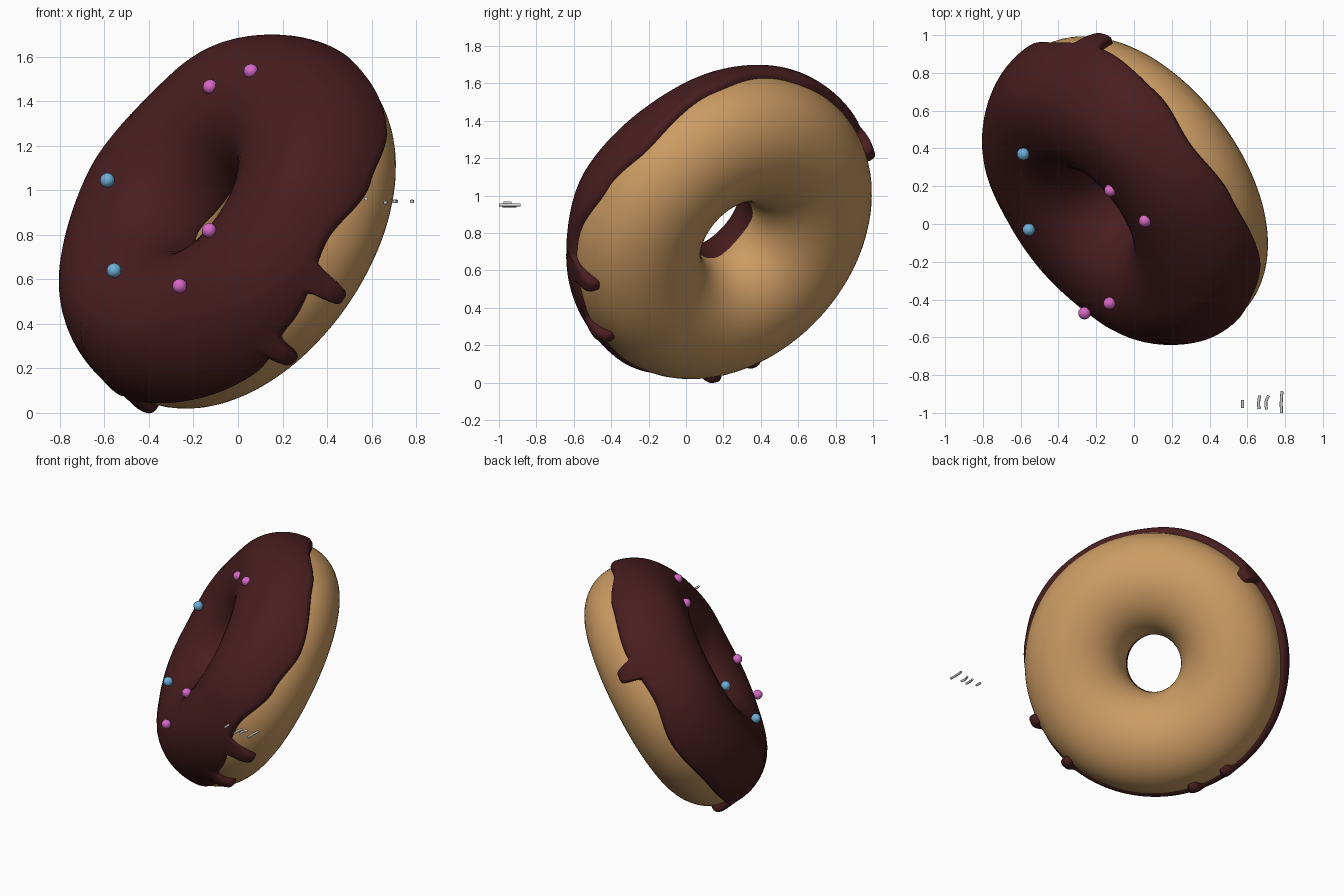
import bpy, bmesh, math
from mathutils import Vector, Matrix

if "Cube" in bpy.data.objects:
    bpy.data.objects.remove(bpy.data.objects["Cube"])

# Tilted donut frame: n is the axis on the icing side
C = Vector((-0.005, 0.2, 0.83))
n = Vector((-0.70, -0.53, 0.48)).normalized()
u = Vector((-n.y, n.x, 0)).normalized()
v = n.cross(u)
R, r, BACK = 0.54, 0.345, 0.31


def material(name, rgb):
    m = bpy.data.materials.new(name)
    m.diffuse_color = (*rgb, 1)
    m.use_nodes = True
    m.node_tree.nodes["Principled BSDF"].inputs["Base Color"].default_value = m.diffuse_color
    return m


TAN = material("baked dough", (0.60, 0.33, 0.125))
CHOC = material("chocolate", (0.064, 0.0125, 0.0140))
PINK = material("pink", (0.68, 0.14, 0.56))
BLUE = material("light blue", (0.16, 0.43, 0.68))
PALE = material("pale grey", (0.65, 0.65, 0.65))


def point(theta, phi, off=0.0):
    """Point on the tube: theta round the ring, phi from outside over the top."""
    d = R + (r + off) * math.cos(phi)
    h = (0.335 if math.sin(phi) > 0 else BACK) + off
    return C + (u * math.cos(theta) + v * math.sin(theta)) * d + n * (h * math.sin(phi))


def mesh_object(name, bm, mat):
    bmesh.ops.recalc_face_normals(bm, faces=bm.faces)
    me = bpy.data.meshes.new(name)
    bm.to_mesh(me)
    bm.free()
    me.materials.append(mat)
    for p in me.polygons:
        p.use_smooth = True
    ob = bpy.data.objects.new(name, me)
    bpy.context.collection.objects.link(ob)
    return ob


def grid_ring(name, cols, rows, fn, mat):
    """Closed tube skin from a function of column and row."""
    bm = bmesh.new()
    g = [[bm.verts.new(fn(i, j)) for j in range(rows)] for i in range(cols)]
    for i in range(cols):
        a, b = g[i], g[(i + 1) % cols]
        for j in range(rows):
            k = (j + 1) % rows
            bm.faces.new((a[j], b[j], b[k], a[k]))
    return mesh_object(name, bm, mat)


# Dough ring
grid_ring("dough", 128, 56,
          lambda i, j: point(math.tau * i / 128, math.tau * j / 56), TAN)

# Icing: wavy outer edge (degrees round the ring, degrees of tube) plus drips
EDGE = [(-200, 2), (-180, -6), (-150, 2), (-90, -2), (-53, -11), (-35, 2), (-8, 17),
        (15, 1), (35, -10), (67, 2), (89, 9), (111, 0), (135, -5), (160, 2), (180, -6)]
DRIPS = [(-19.5, -23, 3.4), (-43, -27, 3), (-103, -21, 3), (-119, -20, 3), (144, -26, 4)]
# Lumps in the icing: degrees round the ring, height, width
LUMPS = [(112, .033, 20), (8, .03, 18), (170, .025, 22), (-140, .035, 30),
         (-90, .01, 20), (-35, .015, 22), (54, -.015, 18)]


def edge_angle(t):
    a = 0
    for (t0, a0), (t1, a1) in zip(EDGE, EDGE[1:]):
        if t0 <= t <= t1:
            f = (t - t0) / (t1 - t0)
            a = a0 + (a1 - a0) * f * f * (3 - 2 * f)
    for c, low, w in DRIPS:
        a += (low - a) * math.exp(-((t - c) / w) ** 6)
    return a


COLS, TOP, UNDER = 480, 44, 12


def icing_point(i, j):
    t = -180 + 360 * i / COLS
    th = math.radians(t)
    lo = math.radians(edge_angle(t))
    hi = math.radians(175 + 4 * math.sin(3 * th))
    if j >= TOP:                       # hidden underside inside the dough
        f = (j - TOP + 1) / (UNDER + 1)
        return point(th, hi + (lo - hi) * f, -0.02)
    s = 0.5 - 0.5 * math.cos(math.pi * j / (TOP - 1))
    phi = lo + (hi - lo) * s
    c, up = math.cos(phi), max(0, math.sin(phi))
    side = 0.031 + 0.014 * math.cos(th - math.radians(130))
    fade = max(0, min(1, (math.radians(10) - phi) / math.radians(20)))
    for centre, low, w in DRIPS:       # drip ends stand proud
        side += fade * (0.048 - side) * math.exp(-((t - centre) / w) ** 4)
    if c < 0:
        side = 0.03 * (1 + c) + 0.004
    lump = sum(h * math.exp(-(((t - m + 180) % 360 - 180) / w) ** 2) for m, h, w in LUMPS)
    thick = side * (1 - up * up) + 0.063 * up * up + lump * up * max(0, min(1, c * 2))
    d = min(1, min(phi - lo, hi - phi) * r / 0.045)
    return point(th, phi, (thick + 0.008) * math.sqrt(max(0, 1 - (1 - d) ** 2)) - 0.008)


grid_ring("icing", COLS, TOP + UNDER, icing_point, CHOC)

# Round sprinkles
BALLS = [("pink_sprinkle", PINK, [(-.125, .178, 1.465), (.058, .016, 1.535),
                                  (-.13, -.42, .82), (-.262, -.472, .57)]),
         ("blue_sprinkle", BLUE, [(-.587, .37, 1.045), (-.557, -.03, .64)])]
for name, mat, places in BALLS:
    for p in places:
        bm = bmesh.new()
        bmesh.ops.create_icosphere(bm, subdivisions=2, radius=0.034,
                                   matrix=Matrix.Translation(p))
        mesh_object(name, bm, mat)

# Loose rod sprinkles floating beside the donut: x, z, y start, y end, bend
RODS = [(.575, .962, -.975, -.932, 0), (.662, .945, -.98, -.908, .004),
        (.703, .95, -.982, -.908, .01), (.781, .95, -1.0, -.885, .003)]
for x, z, y0, y1, bend in RODS:
    cu = bpy.data.curves.new("rod_sprinkle", 'CURVE')
    cu.dimensions = '3D'
    cu.bevel_depth = 0.008
    cu.bevel_resolution = 2
    cu.use_fill_caps = True
    sp = cu.splines.new('POLY')
    sp.points.add(6)
    for k, p in enumerate(sp.points):
        f = k / 6
        p.co = (x - bend * math.sin(math.pi * f) + bend * f, y0 + (y1 - y0) * f, z, 1)
    cu.materials.append(PALE)
    bpy.context.collection.objects.link(bpy.data.objects.new("rod_sprinkle", cu))
